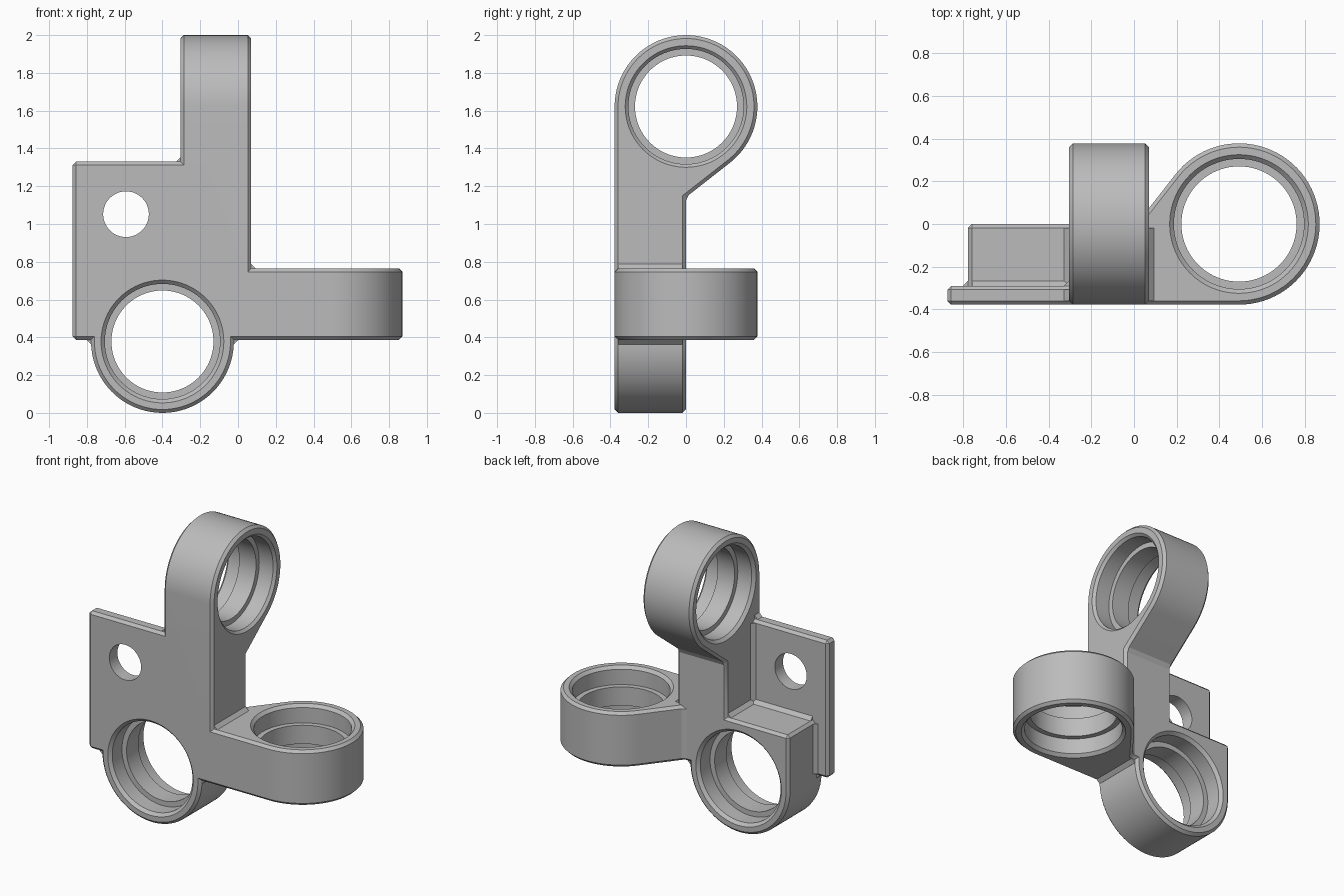
import bpy, bmesh
from math import sin, cos, acos, pi, radians
from mathutils import Vector

default = bpy.data.objects.get("Cube")
if default:
    bpy.data.objects.remove(default, do_unlink=True)

R = 0.378          # outer radius of each ring
WIDTH = 0.378      # width of each ring
CHAMFER = 0.018
X0, X1 = -0.305, 0.07      # column sides
Y0, Y1 = -0.378, 0.0       # front and back of the body
Z0, Z1 = 0.387, 0.765      # bottom and top of the arm
PLATE_TOP, PLATE_BACK = 1.33, -0.29

grey = bpy.data.materials.new("satin_grey")
grey.use_nodes = True
grey.diffuse_color = (0.5, 0.5, 0.5, 1)
grey.node_tree.nodes["Principled BSDF"].inputs["Base Color"].default_value = (0.5, 0.5, 0.5, 1)

# Map profile coordinates (u, v) and depth w to space
ALONG = {"x": lambda u, v, w: Vector((w, u, v)),
         "y": lambda u, v, w: Vector((u, w, v)),
         "z": lambda u, v, w: Vector((u, v, w))}


def finish(name, bm):
    bmesh.ops.recalc_face_normals(bm, faces=bm.faces)
    mesh = bpy.data.meshes.new(name)
    bm.to_mesh(mesh)
    bm.free()
    mesh.materials.append(grey)
    obj = bpy.data.objects.new(name, mesh)
    bpy.context.collection.objects.link(obj)
    return obj


def skin(bm, rings):
    """Close a stack of equal rings into a solid."""
    n = len(rings[0])
    for a, b in zip(rings, rings[1:]):
        for i in range(n):
            j = (i + 1) % n
            bm.faces.new((a[i], a[j], b[j], b[i]))
    bm.faces.new(rings[0])
    bm.faces.new(rings[-1])


def prism(name, outline, axis, lo, hi, chamfer=CHAMFER):
    bm = bmesh.new()
    skin(bm, [[bm.verts.new(ALONG[axis](u, v, w)) for u, v in outline] for w in (lo, hi)])
    bmesh.ops.recalc_face_normals(bm, faces=bm.faces)
    if chamfer:
        sharp = [e for e in bm.edges if e.calc_face_angle(0) > 0.5]
        bmesh.ops.bevel(bm, geom=sharp, offset=chamfer, segments=1, affect="EDGES")
    return finish(name, bm)


def lathe(name, centre, axis, stations, sides=80):
    """Round cutter from (depth, radius) stations."""
    bm = bmesh.new()
    angles = [2 * pi * i / sides for i in range(sides)]
    skin(bm, [[bm.verts.new(ALONG[axis](centre[0] + r * cos(a), centre[1] + r * sin(a), w))
               for a in angles] for w, r in stations])
    obj = finish(name, bm)
    obj.hide_render = True
    return obj


def bore(name, centre, axis, lo):
    """Chamfered seat at both ends with a narrower lip between."""
    half = [(-0.02, 0.345), (0.02, 0.305), (0.125, 0.305), (0.125, 0.27)]
    full = half + [(WIDTH - t, r) for t, r in reversed(half)]
    return lathe(name, centre, axis, [(lo + t, r) for t, r in full])


def arc(a0, a1, steps):
    return [(R * cos(a0 + (a1 - a0) * i / steps), R * sin(a0 + (a1 - a0) * i / steps))
            for i in range(steps + 1)]


def lug(length, reach=0.48):
    """Ring outline with one flat flank and one tangent flank."""
    return [(-length, -R)] + arc(-pi / 2, pi - acos(R / reach), 52) + [(-reach, 0), (-length, 0)]


def rect(u0, v0, u1, v1):
    return [(u0, v0), (u1, v0), (u1, v1), (u0, v1)]


def fillet(name, axis, u, v, du, dv, lo, hi, s=0.024, e=0.03):
    """Small sloped filler in an inner corner."""
    pts = [(-e, -e), (s, -e), (s, 0), (0, s), (-e, s)]
    return prism(name, [(u + du * a, v + dv * b) for a, b in pts], axis, lo, hi, 0)


TOP_Z, SIDE_X, LOW_X = 2 - R, 0.492, -0.4

# Column with the upper ring, arm with the side ring, block with the lower ring
bracket = prism("bracket", [(v, TOP_Z + u) for u, v in lug(TOP_Z - Z0)], "x", X0, X1)
side_arm = prism("side_arm", [(SIDE_X + u, v) for u, v in lug(0.6)], "z", Z0, Z1)
low_outline = [(LOW_X + u, R + v) for u, v in arc(pi, 2 * pi, 40)]
low_outline += [(LOW_X + R, Z1), (LOW_X - R, Z1)]
lower_block = prism("lower_block", low_outline, "y", Y0, Y1)

# Mounting plate
plate = prism("mounting_plate", rect(-0.875, Z0, -0.15, PLATE_TOP), "y", Y0, PLATE_BACK)

# Sloped fillers in the inner corners
f, b, p = Y0 + CHAMFER, Y1 - CHAMFER, PLATE_BACK - CHAMFER
left = LOW_X - R
fillers = [
    fillet("arm_fillet", "y", X1, Z1, 1, 1, f, b),
    fillet("plate_fillet", "y", X0, PLATE_TOP, -1, 1, f, p),
    fillet("block_fillet", "y", X0, Z1, -1, 1, f, b),
    fillet("plate_under_fillet", "y", left, Z0, -1, -1, f, p),
    fillet("arm_under_fillet", "y", LOW_X + R, Z0, 1, -1, f, b),
    fillet("plate_column_fillet", "z", X0, PLATE_BACK, -1, 1, 0.6, PLATE_TOP - CHAMFER),
    fillet("plate_block_fillet", "z", left, PLATE_BACK, -1, 1, Z0 + CHAMFER, Z1 - CHAMFER),
    fillet("plate_shelf_fillet", "x", PLATE_BACK, Z1, 1, 1, left + CHAMFER, X0 + CHAMFER),
]

# Bores and the plate hole
cutters = [
    bore("upper_bore", (0, TOP_Z), "x", X0),
    bore("side_bore", (SIDE_X, 0), "z", Z0),
    bore("lower_bore", (LOW_X, R), "y", Y0),
    lathe("plate_hole", (-0.593, 1.052), "y", [(-0.5, 0.121), (-0.1, 0.121)], 48),
]

# Merge everything into one solid
solids = [side_arm, lower_block, plate] + fillers
for operation, tools in (("UNION", solids), ("DIFFERENCE", cutters)):
    for tool in tools:
        mod = bracket.modifiers.new(tool.name, "BOOLEAN")
        mod.operation, mod.solver, mod.object = operation, "EXACT", tool
depsgraph = bpy.context.evaluated_depsgraph_get()
merged = bpy.data.meshes.new_from_object(bracket.evaluated_get(depsgraph))
bracket.modifiers.clear()
bracket.data = merged
for tool in solids + cutters:
    bpy.data.objects.remove(tool, do_unlink=True)

# One material, smooth curves, crisp chamfers
merged.materials.clear()
merged.materials.append(grey)
for poly in merged.polygons:
    poly.material_index = 0
bpy.ops.object.select_all(action="DESELECT")
bracket.select_set(True)
bpy.context.view_layer.objects.active = bracket
bpy.ops.object.shade_smooth_by_angle(angle=radians(25))
